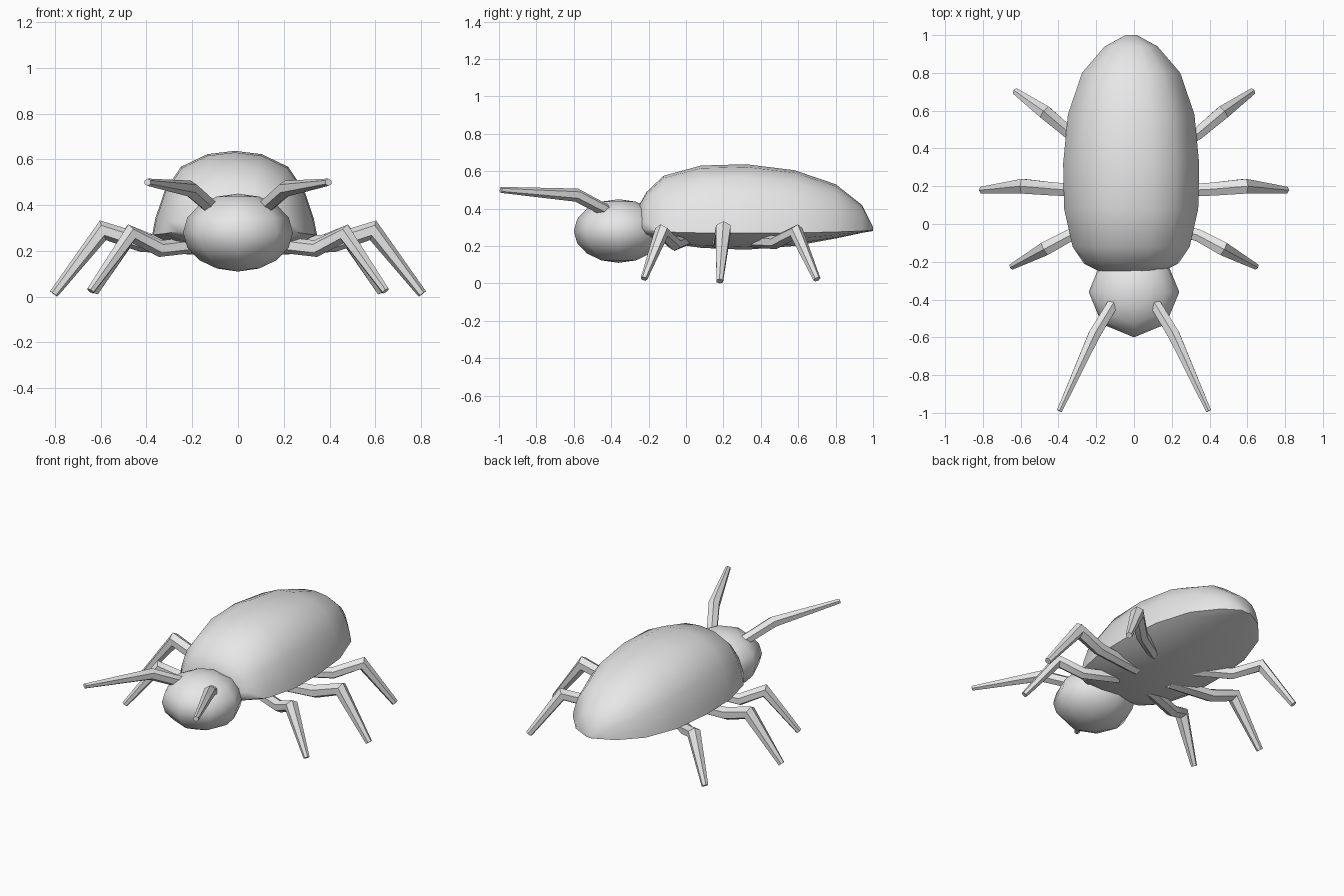
import bpy, bmesh, math
from mathutils import Vector

cube = bpy.data.objects.get("Cube")
if cube:
    bpy.data.objects.remove(cube, do_unlink=True)

grey = bpy.data.materials.new("light grey")
grey.use_nodes = True
grey.diffuse_color = (0.8, 0.8, 0.8, 1)
grey.node_tree.nodes["Principled BSDF"].inputs["Base Color"].default_value = (0.8, 0.8, 0.8, 1)


def finish(name, bm, angle):
    bmesh.ops.recalc_face_normals(bm, faces=bm.faces)
    mesh = bpy.data.meshes.new(name)
    bm.to_mesh(mesh)
    bm.free()
    mesh.materials.append(grey)
    ob = bpy.data.objects.new(name, mesh)
    bpy.context.collection.objects.link(ob)
    bpy.ops.object.select_all(action='DESELECT')
    ob.select_set(True)
    bpy.context.view_layer.objects.active = ob
    bpy.ops.object.shade_smooth_by_angle(angle=math.radians(angle))
    return ob


def loft(name, rings, angle):
    """Skin a list of equal closed rings and cap both ends."""
    bm = bmesh.new()
    rows = [[bm.verts.new(p) for p in ring] for ring in rings]
    n = len(rows[0])
    for a, b in zip(rows, rows[1:]):
        for i in range(n):
            j = (i + 1) % n
            bm.faces.new((a[i], a[j], b[j], b[i]))
    bm.faces.new(rows[0])
    bm.faces.new(rows[-1])
    return finish(name, bm, angle)


def limb(name, joints, side, sides=6):
    """Tapered tube through (x, y, z, radius) joints with mitred bends."""
    pts = [Vector((side * j[0], j[1], j[2])) for j in joints]
    rings = []
    for i, p in enumerate(pts):
        into = (p - pts[i - 1]).normalized() if i else None
        out = (pts[i + 1] - p).normalized() if i < len(pts) - 1 else None
        t = ((into or out) + (out or into)).normalized()
        u = t.cross(Vector((0, 0, 1))).normalized()
        v = u.cross(t)
        r = joints[i][3]
        rings.append([p + r * (math.cos(a) * u + math.sin(a) * v)
                      for a in (math.tau * (k + 0.5) / sides for k in range(sides))])
    return loft(name, rings, 50)


# Body: domed shell with a rim and a shallow belly
# stations: y, half width, rim z, top z, belly z
stations = [(-0.25, 0.17, 0.30, 0.42, 0.27), (-0.21, 0.25, 0.285, 0.49, 0.24),
            (-0.12, 0.31, 0.275, 0.575, 0.22), (0.08, 0.355, 0.27, 0.63, 0.19),
            (0.32, 0.36, 0.27, 0.637, 0.18), (0.58, 0.335, 0.27, 0.605, 0.20),
            (0.80, 0.26, 0.275, 0.53, 0.24), (0.94, 0.14, 0.28, 0.42, 0.27),
            (1.00, 0.03, 0.285, 0.30, 0.28)]
half = [(0, 1), (0.33, 0.96), (0.65, 0.81), (0.85, 0.52), (0.96, 0.2), (1, 0),
        (0.8, -0.45), (0.42, -0.85), (0, -1)]
section = half + [(-u, v) for u, v in reversed(half[1:-1])]
rings = [[(-0.015 + u * w, y, rim + v * ((top - rim) if v > 0 else (rim - low)))
          for u, v in section] for y, w, rim, top, low in stations]
loft("body", rings, 60)

# Head: faceted ball sunk into the front of the body
bm = bmesh.new()
bmesh.ops.create_uvsphere(bm, u_segments=8, v_segments=8, radius=1)
for v in bm.verts:
    v.co = Vector((v.co.x * 0.24, v.co.y * 0.24 - 0.36, v.co.z * 0.17 + 0.28))
finish("head", bm, 60)

# Legs and antennae, repeated on both sides
limbs = {
    "front_leg": [(0.12, 0.00, 0.235, 0.035), (0.34, -0.06, 0.21, 0.037),
                  (0.47, -0.13, 0.275, 0.042), (0.645, -0.225, 0.025, 0.018)],
    "middle_leg": [(0.12, 0.17, 0.215, 0.035), (0.42, 0.185, 0.235, 0.04),
                   (0.59, 0.20, 0.29, 0.045), (0.805, 0.18, 0.012, 0.02)],
    "rear_leg": [(0.15, 0.36, 0.225, 0.035), (0.34, 0.48, 0.22, 0.037),
                 (0.47, 0.59, 0.275, 0.042), (0.625, 0.70, 0.022, 0.02)],
    "antenna": [(0.11, -0.42, 0.385, 0.034), (0.21, -0.585, 0.472, 0.036),
                (0.395, -0.99, 0.50, 0.016)],
}
for name, joints in limbs.items():
    for side, label in ((1, "left"), (-1, "right")):
        limb(f"{label}_{name}", joints, side)
